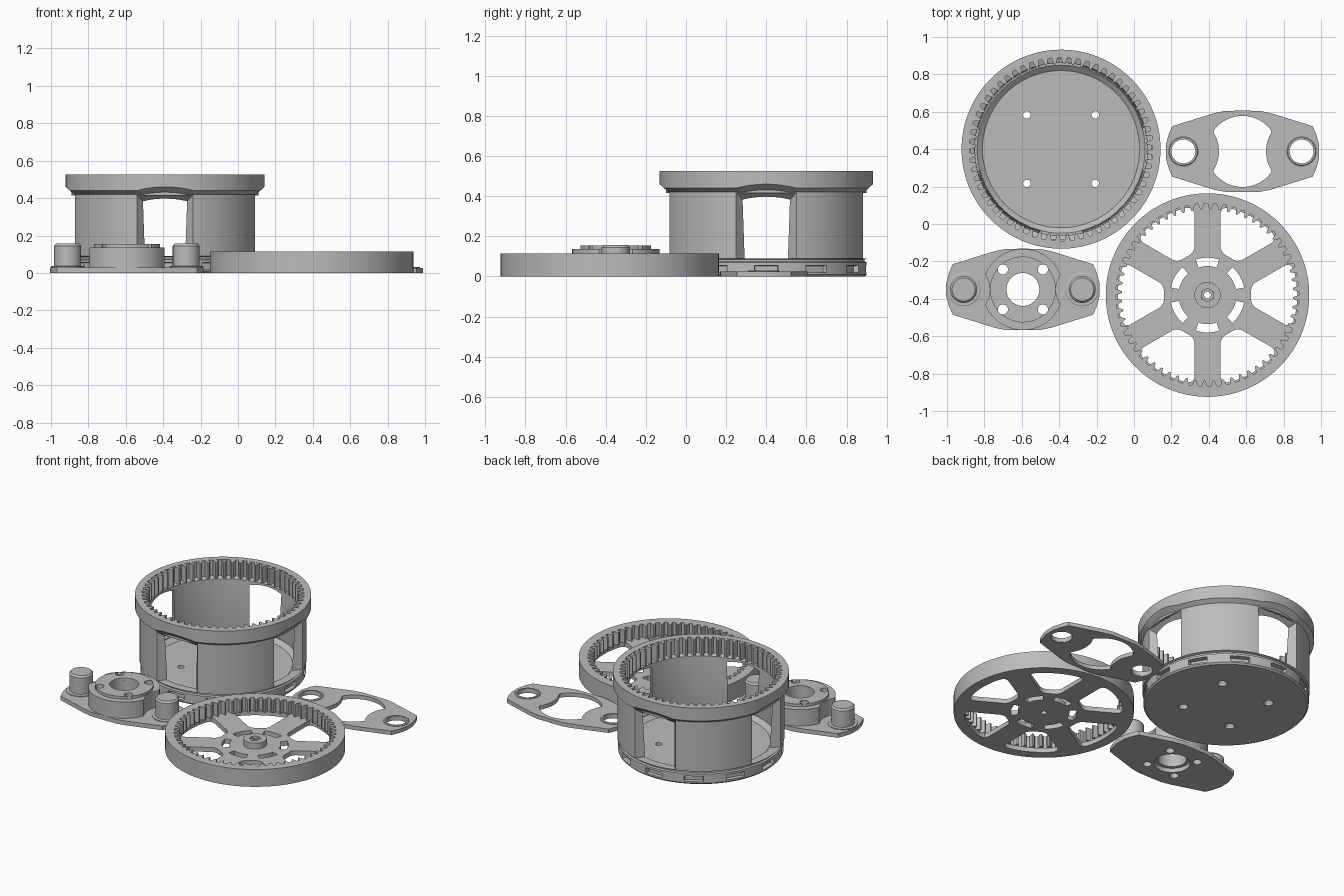
import bpy, bmesh, math
from math import sin, cos, pi, radians, asin, sqrt

if "Cube" in bpy.data.objects:
    bpy.data.objects.remove(bpy.data.objects["Cube"])

grey = bpy.data.materials.new("plain_grey")
grey.diffuse_color = (0.5, 0.5, 0.5, 1)
grey.use_nodes = True
grey.node_tree.nodes["Principled BSDF"].inputs["Base Color"].default_value = grey.diffuse_color


def add(name, mesh, loc=(0, 0, 0)):
    ob = bpy.data.objects.new(name, mesh)
    bpy.context.collection.objects.link(ob)
    ob.location = loc
    mesh.materials.clear()
    mesh.materials.append(grey)
    return ob


def smooth(ob):
    bpy.ops.object.select_all(action='DESELECT')
    bpy.context.view_layer.objects.active = ob
    ob.select_set(True)
    bpy.ops.object.shade_smooth_by_angle(angle=radians(30))
    return ob


def circle(r, n=96, cx=0, cy=0, a0=0):
    return [(cx + r * cos(a0 + 2 * pi * i / n), cy + r * sin(a0 + 2 * pi * i / n)) for i in range(n)]


def slab(name, loops, z0, z1, loc):
    """Flat plate: the first loop is the outline, the others are holes."""
    cu = bpy.data.curves.new(name, 'CURVE')
    cu.dimensions, cu.fill_mode, cu.extrude = '2D', 'BOTH', (z1 - z0) / 2
    for pts in loops:
        sp = cu.splines.new('POLY')
        sp.points.add(len(pts) - 1)
        for p, (x, y) in zip(sp.points, pts):
            p.co = (x, y, 0, 1)
        sp.use_cyclic_u = True
    tmp = bpy.data.objects.new("tmp", cu)
    bpy.context.collection.objects.link(tmp)
    dg = bpy.context.evaluated_depsgraph_get()
    me = bpy.data.meshes.new_from_object(tmp.evaluated_get(dg))
    bpy.data.objects.remove(tmp)
    bm = bmesh.new()
    bm.from_mesh(me)
    bmesh.ops.remove_doubles(bm, verts=bm.verts, dist=1e-5)
    bmesh.ops.translate(bm, verts=bm.verts, vec=(0, 0, (z0 + z1) / 2))
    bmesh.ops.recalc_face_normals(bm, faces=bm.faces)
    bm.to_mesh(me)
    bm.free()
    return smooth(add(name, me, loc))


def lathe(name, prof, loc, n=96, closed=False):
    """Spin (r, z) points; open profiles start and end on the axis side and get caps."""
    bm = bmesh.new()
    rings = [[bm.verts.new((r * cos(2 * pi * i / n), r * sin(2 * pi * i / n), z)) for i in range(n)]
             for r, z in prof]
    pairs = list(zip(rings, rings[1:])) + ([(rings[-1], rings[0])] if closed else [])
    for a, b in pairs:
        for i in range(n):
            j = (i + 1) % n
            bm.faces.new((a[i], a[j], b[j], b[i]))
    if not closed:
        bm.faces.new(rings[0])
        bm.faces.new(rings[-1])
    bmesh.ops.recalc_face_normals(bm, faces=bm.faces)
    me = bpy.data.meshes.new(name)
    bm.to_mesh(me)
    bm.free()
    return add(name, me, loc)


def frustums(name, inner, outer, angles, loc):
    """Radial cutters; inner and outer are (radius, half width, z low, z high)."""
    bm = bmesh.new()
    for a in angles:
        q = []
        for r, w, lo, hi in (inner, outer):
            q.append([bm.verts.new((r * cos(a) - t * sin(a), r * sin(a) + t * cos(a), z))
                      for t, z in ((-w, lo), (w, lo), (w, hi), (-w, hi))])
        bm.faces.new(q[0])
        bm.faces.new(q[1])
        for i in range(4):
            j = (i + 1) % 4
            bm.faces.new((q[0][i], q[0][j], q[1][j], q[1][i]))
    bmesh.ops.recalc_face_normals(bm, faces=bm.faces)
    me = bpy.data.meshes.new(name)
    bm.to_mesh(me)
    bm.free()
    return add(name, me, loc)


def cut(ob, cutters):
    for c in cutters:
        m = ob.modifiers.new("cut", 'BOOLEAN')
        m.operation, m.solver, m.object = 'DIFFERENCE', 'EXACT', c
    dg = bpy.context.evaluated_depsgraph_get()
    me = bpy.data.meshes.new_from_object(ob.evaluated_get(dg))
    ob.modifiers.clear()
    ob.data = me
    for c in cutters:
        bpy.data.objects.remove(c)
    smooth(ob)


def gear_loop(root, tip, n=60):
    """Inward-pointing teeth."""
    steps = ((0.0, root), (0.36, root), (0.46, (root + tip) / 2), (0.58, tip), (0.78, tip), (0.9, (root + tip) / 2))
    return [(r * cos(2 * pi * (i + f) / n), r * sin(2 * pi * (i + f) / n)) for i in range(n) for f, r in steps]


def notched(r, c, R, n=144):
    """Circle with bites of radius R centred at x = +-c."""
    pts = []
    for i in range(n):
        a = 2 * pi * i / n
        d = R * R - (c * sin(a)) ** 2
        k = min(r, c * abs(cos(a)) - sqrt(d)) if d > 0 else r
        pts.append((k * cos(a), k * sin(a)))
    return pts


# Drum housing with four windows and an internal gear
drum = (-0.39, 0.40, 0)
body = lathe("drum_housing", [(0.49, 0), (0.50, 0.01), (0.50, 0.07), (0.49, 0.075), (0.49, 0.085), (0.505, 0.09),
                              (0.505, 0.42), (0.532, 0.44), (0.532, 0.525), (0.49, 0.525), (0.49, 0.42),
                              (0.462, 0.41), (0.447, 0.10), (0.45, 0.085), (0.42, 0.06)], drum, 128)
quarter = [i * pi / 2 for i in range(4)]
windows = frustums("window_cutter", (0.38, 0.062, 0.09, 0.325), (0.56, 0.217, 0.09, 0.485), quarter, drum)
slots = frustums("slot_cutter", (0.47, 0.055, 0.02, 0.052), (0.56, 0.07, 0.02, 0.062),
                 [i * pi / 6 for i in range(12)], drum)
screws = []
for sx in (-1, 1):
    for sy in (-1, 1):
        screws.append(lathe("screw_cutter", [(0.03, -0.02), (0.03, 0.01), (0.02, 0.025), (0.02, 0.2)],
                            (drum[0] + sx * 0.183, drum[1] + sy * 0.183, 0), 24))
# keep window cutters below the rim ledge
cut(body, [windows, slots] + screws)
slab("drum_gear_teeth", [circle(0.5, 128), gear_loop(0.49, 0.455)], 0.415, 0.524, drum)

# Spoked wheel with an internal gear
wheel = (0.393, -0.38, 0)


def sector(a):
    half = lambda r: pi / 6 - asin(0.07 / r)
    side = [(0.235, half(0.235) * 0.55), (0.243, half(0.243) * 0.85), (0.26, half(0.26)), (0.33, half(0.33)),
            (0.445, half(0.445)), (0.468, half(0.468) - 0.02), (0.478, half(0.478) - 0.07)]
    arc = [(0.48, 0.27 * (1 - i / 4)) for i in range(9)]
    pol = [(r, t) for r, t in side] + arc + [(r, -t) for r, t in reversed(side)]
    return [(r * cos(a + t), r * sin(a + t)) for r, t in pol]


def slot(a):
    ts = [-0.32 + 0.08 * i for i in range(9)]
    pol = [(0.2, t) for t in ts] + [(0.155, t) for t in reversed(ts)]
    return [(r * cos(a + t), r * sin(a + t)) for r, t in pol]


sixth = [i * pi / 3 for i in range(6)]
slab("wheel_spokes", [circle(0.544, 128), circle(0.018, 24)] + [sector(a) for a in sixth]
     + [slot(a + pi / 6) for a in sixth], 0, 0.03, wheel)
slab("wheel_rim_gear", [circle(0.544, 128), gear_loop(0.49, 0.458)], 0.03, 0.115, wheel)
slab("wheel_hub", [circle(0.07, 48), circle(0.036, 6, a0=pi / 6)], 0.03, 0.07, wheel)
slab("wheel_hub_sleeve", [circle(0.034, 32), circle(0.018, 24)], 0.03, 0.055, wheel)

# Shared lozenge outline of the two carrier plates
right = [(0.09, 0.217), (0.15, 0.205), (0.375, 0.135), (0.395, 0.09), (0.41, 0.035)]
half_side = right + [(x, -y) for x, y in reversed(right)]
outline = [(-0.09, 0.217), (0, 0.218)] + half_side + [(0, -0.218)] + [(-x, -y) for x, y in half_side[:-1]]

# Flat carrier cover
cover = (0.58, 0.388, 0)
slab("cover_plate", [outline, notched(0.19, 0.316, 0.19)] + [circle(0.066, 48, s * 0.316) for s in (-1, 1)],
     0, 0.026, cover)
for s in (-1, 1):
    lathe_ob = lathe("cover_hole_lip", [(0.064, 0.002), (0.078, 0.002), (0.078, 0.028), (0.074, 0.031),
                                        (0.064, 0.031)], (cover[0] + s * 0.316, cover[1], 0), 48, True)
    smooth(lathe_ob)

# Carrier base with central boss and two posts
base = (-0.594, -0.35, 0)
bolts = [circle(0.027, 24, sx * 0.107, sy * 0.107) for sx in (-1, 1) for sy in (-1, 1)]
slab("carrier_plate", [outline, circle(0.11, 64)] + [circle(0.027, 24, sx * 0.107, sy * 0.107)
     for sx in (-1, 1) for sy in (-1, 1)], 0, 0.028, base)
slab("carrier_boss", [notched(0.217, 0.317, 0.14), circle(0.088, 64)] + bolts, 0.028, 0.137, base)
collar = lathe("carrier_collar", [(0.088, 0.137), (0.176, 0.137), (0.176, 0.155), (0.088, 0.155)], base, 96, True)
cut(collar, [lathe("bolt_cutter", [(0.027, 0.1), (0.027, 0.2)],
                   (base[0] + sx * 0.107, base[1] + sy * 0.107, 0), 24) for sx in (-1, 1) for sy in (-1, 1)])
for s in (-1, 1):
    smooth(lathe("carrier_post", [(0.072, 0.02), (0.072, 0.145), (0.062, 0.156)],
                 (base[0] + s * 0.317, base[1], 0), 48))
    smooth(lathe("post_collar", [(0.09, 0.02), (0.09, 0.033), (0.085, 0.036)],
                 (base[0] + s * 0.317, base[1], 0), 48))
